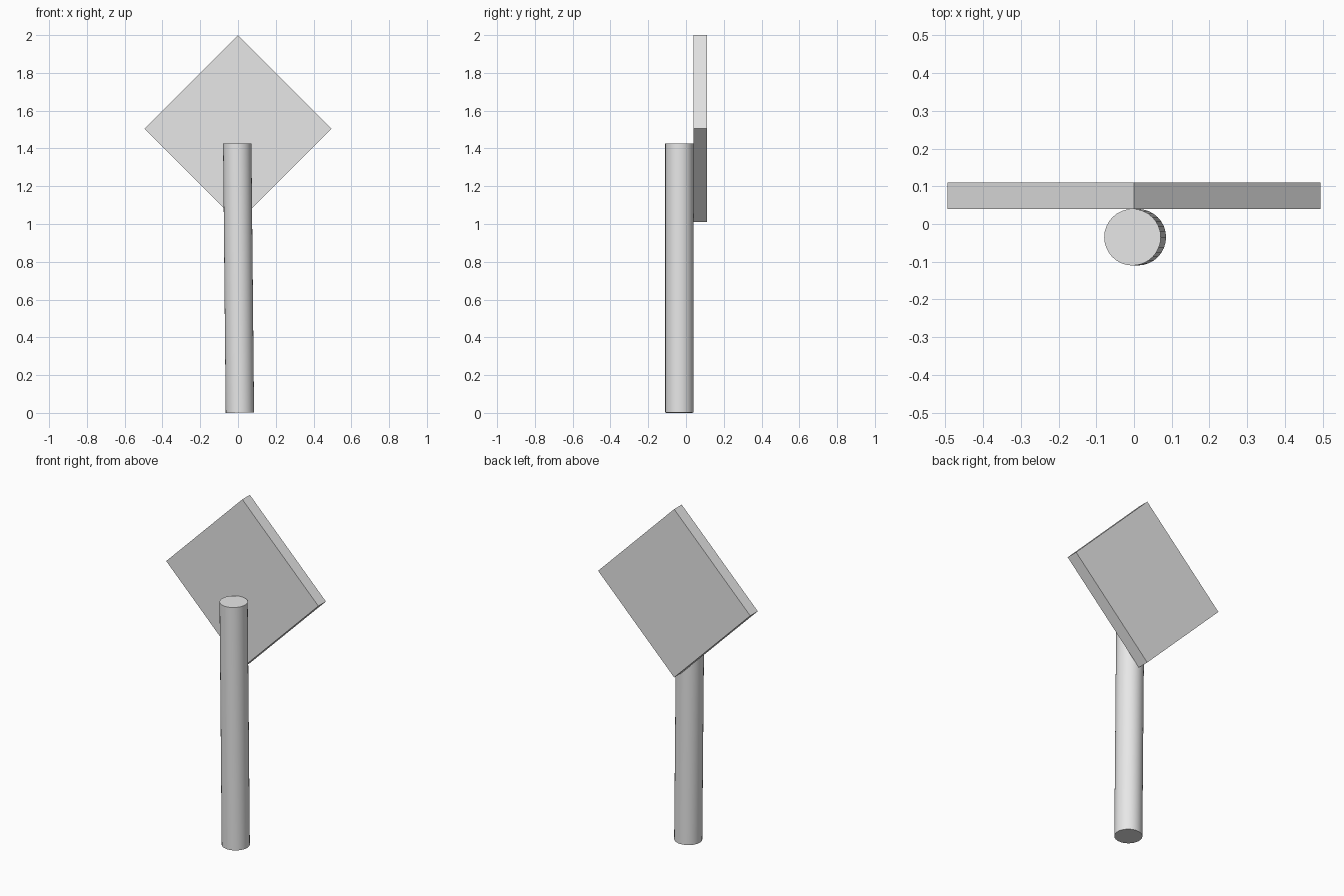
import bpy
from math import atan2, hypot, radians, sqrt

cube = bpy.data.objects.get("Cube")
if cube:
    bpy.data.objects.remove(cube, do_unlink=True)

# Single plain grey
grey = bpy.data.materials.new("plain grey")
grey.use_nodes = True
colour = (0.8, 0.8, 0.8, 1)
grey.diffuse_color = colour
grey.node_tree.nodes["Principled BSDF"].inputs["Base Color"].default_value = colour


def finish(name):
    obj = bpy.context.object
    obj.name = name
    obj.data.materials.append(grey)
    return obj


# Post: round, leaning very slightly to one side
radius, height = 0.075, 1.425
top_x, bottom_x = -0.004, 0.01
lean = atan2(top_x - bottom_x, height)
bpy.ops.mesh.primitive_cylinder_add(
    vertices=32, radius=radius, depth=hypot(height, top_x - bottom_x),
    location=((top_x + bottom_x) / 2, -0.035, height / 2 + 0.001),
    rotation=(0, lean, 0))
finish("post")
bpy.ops.object.shade_smooth_by_angle(angle=radians(30))

# Sign panel: square plate standing on its corner behind the post
half_diagonal = 0.495
side = half_diagonal * sqrt(2)
bpy.ops.mesh.primitive_cube_add(
    size=1, location=(0, 0.075, 2 - half_diagonal), rotation=(0, radians(45), 0))
panel = finish("sign_panel")
panel.scale = (side, 0.07, side)
